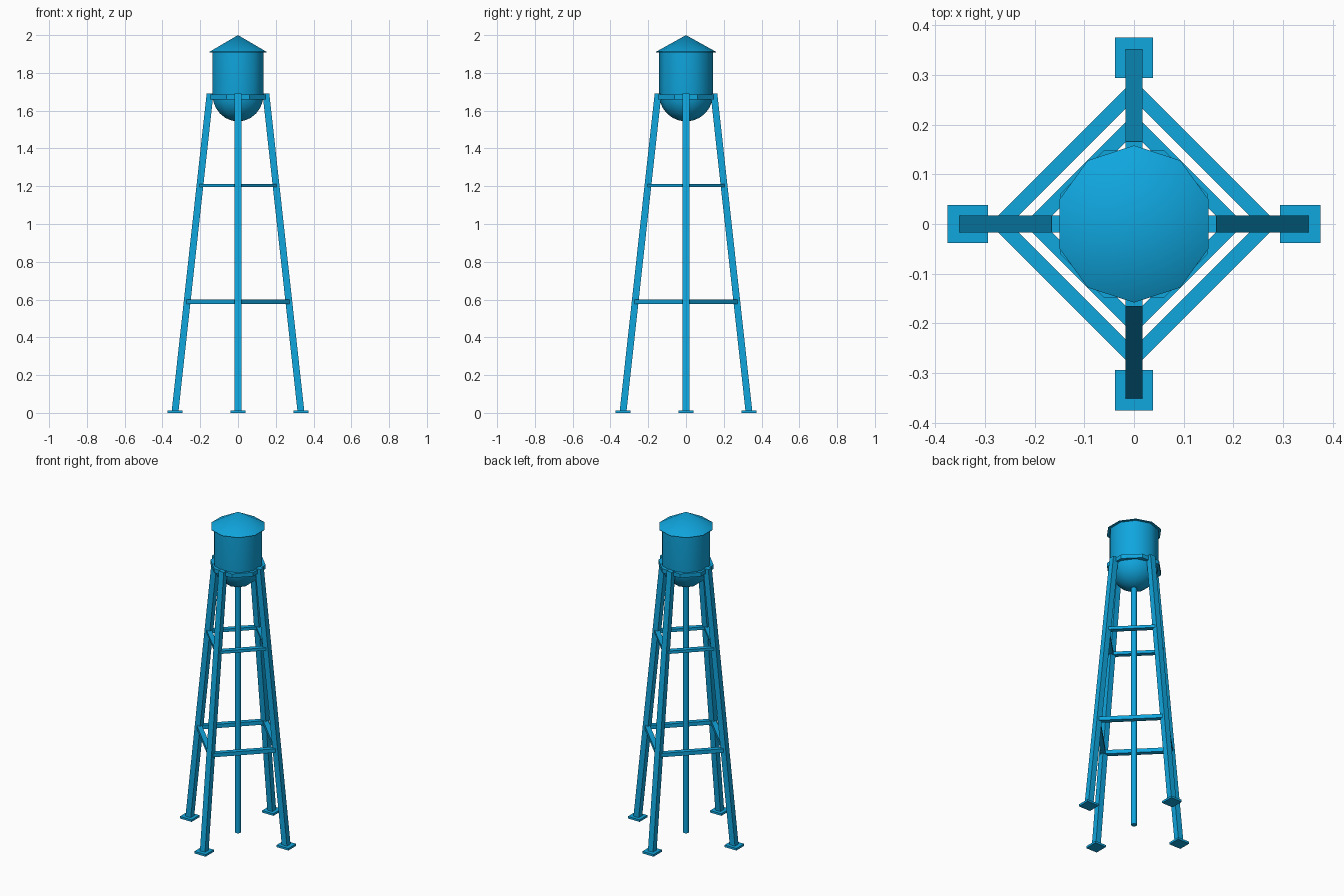
import bpy, bmesh, math
from mathutils import Matrix, Vector

if "Cube" in bpy.data.objects:
    bpy.data.objects.remove(bpy.data.objects["Cube"], do_unlink=True)

blue = bpy.data.materials.new("tower blue")
blue.use_nodes = True
colour = (0.005, 0.38, 0.73, 1)
blue.diffuse_color = colour
blue.node_tree.nodes["Principled BSDF"].inputs["Base Color"].default_value = colour


def finish(name, bm, smooth=False):
    bmesh.ops.recalc_face_normals(bm, faces=bm.faces)
    mesh = bpy.data.meshes.new(name)
    bm.to_mesh(mesh)
    bm.free()
    mesh.materials.append(blue)
    obj = bpy.data.objects.new(name, mesh)
    bpy.context.collection.objects.link(obj)
    if smooth:
        bpy.ops.object.select_all(action='DESELECT')
        obj.select_set(True)
        bpy.context.view_layer.objects.active = obj
        bpy.ops.object.shade_smooth_by_angle(angle=math.radians(46))
    return obj


def lathe(name, profile, sides, start, smooth=True):
    """Revolve (radius, z) points; zero radius closes to a point."""
    bm = bmesh.new()
    verts = [bm.verts.new((r, 0, z)) for r, z in profile]
    edges = [bm.edges.new(pair) for pair in zip(verts, verts[1:])]
    bmesh.ops.rotate(bm, verts=verts, matrix=Matrix.Rotation(start, 3, 'Z'))
    bmesh.ops.spin(bm, geom=verts + edges, axis=(0, 0, 1), cent=(0, 0, 0),
                   angle=math.tau, steps=sides, use_merge=False)
    bmesh.ops.remove_doubles(bm, verts=bm.verts, dist=0.0002)
    return finish(name, bm, smooth)


def box(name, size, centre, angle=0.0, lean=0.0):
    """Box turned about z; lean shifts its top along local x."""
    bm = bmesh.new()
    bmesh.ops.create_cube(bm, size=1)
    for v in bm.verts:
        v.co = Vector(a * b for a, b in zip(v.co, size))
        if v.co.z > 0:
            v.co.x += lean
        v.co = Matrix.Rotation(angle, 3, 'Z') @ (v.co + Vector(centre))
    return finish(name, bm)


# Tank with a rounded bottom
R, SEAM, EAVE = 0.142, 1.685, 1.912
dome = [(R * math.sin(a), SEAM - R * math.cos(a))
        for a in (math.pi / 2 * i / 6 for i in range(7))]
lathe("tank", dome + [(R, EAVE), (0, EAVE)], 10, math.pi / 2)

# Conical roof with an overhang
lathe("roof", [(0, EAVE - 0.003), (0.158, EAVE - 0.003), (0.158, EAVE), (0, 2)],
      10, math.pi / 2)

# Collar around the tank seam
lathe("collar", [(0.13, 1.66), (0.16, 1.66), (0.16, SEAM), (0.13, SEAM), (0.13, 1.66)],
      8, math.pi / 8, smooth=False)

# Central standpipe
lathe("standpipe", [(0, 0), (0.017, 0), (0.017, 1.56), (0, 1.56)], 8, math.pi / 8)

# Legs, footplates and cross braces around the four sides
BASE, TOP, HEIGHT = 0.334, 0.148, 1.69
for i in range(4):
    turn = i * math.pi / 2
    box(f"leg_{i + 1}", (0.036, 0.035, HEIGHT), (BASE, 0, HEIGHT / 2), turn, TOP - BASE)
    box(f"footplate_{i + 1}", (0.081, 0.077, 0.013), (BASE, 0, 0.0065), turn)
    for level, z, thick in (("lower", 0.588, 0.024), ("upper", 1.204, 0.018)):
        reach = BASE + (TOP - BASE) * z / HEIGHT
        box(f"{level}_brace_{i + 1}", (0.029, reach * math.sqrt(2), thick),
            (reach / math.sqrt(2), 0, z), turn + math.pi / 4)
